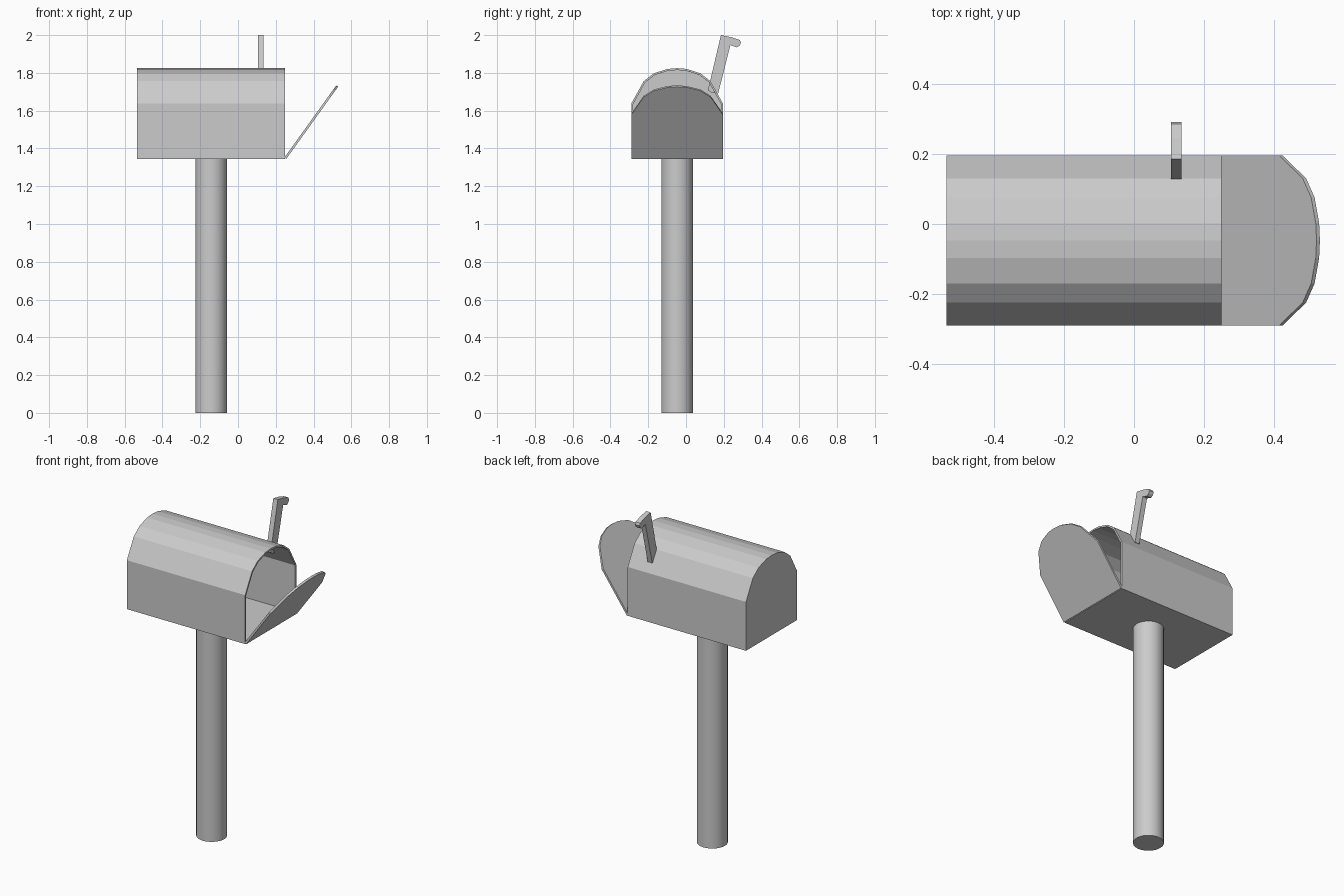
import bpy, bmesh, math
from mathutils import Vector

if "Cube" in bpy.data.objects:
    bpy.data.objects.remove(bpy.data.objects["Cube"])

CY = -0.047                      # centre line of the box
X_BACK, X_FRONT, Z0 = -0.535, 0.25, 1.345

# half outline of the arched box: offset from centre line, height above floor
HALF = [(0.2425, 0.0), (0.2425, 0.293), (0.177, 0.411), (0.123, 0.453), (0.05, 0.476)]
ARCH = HALF + [(0.0, 0.48)] + [(-y, h) for y, h in reversed(HALF)]


def extrude(name, ring, offset, open_end=False):
    """Sweep a closed ring of points along an offset."""
    bm = bmesh.new()
    a = [bm.verts.new(p) for p in ring]
    b = [bm.verts.new(Vector(p) + Vector(offset)) for p in ring]
    bm.faces.new(a)
    if not open_end:
        bm.faces.new(b)
    n = len(ring)
    for i in range(n):
        j = (i + 1) % n
        bm.faces.new((a[i], a[j], b[j], b[i]))
    bmesh.ops.recalc_face_normals(bm, faces=bm.faces)
    mesh = bpy.data.meshes.new(name)
    bm.to_mesh(mesh)
    bm.free()
    obj = bpy.data.objects.new(name, mesh)
    bpy.context.collection.objects.link(obj)
    return obj


# hollow box, open at the +x end
box = extrude("mailbox_body", [(X_BACK, CY + y, Z0 + h) for y, h in ARCH],
              (X_FRONT - X_BACK, 0, 0), open_end=True)
shell = box.modifiers.new("shell", 'SOLIDIFY')
shell.thickness = 0.01
shell.offset = -1
shell.use_even_offset = True

# half-open door, tilted on the bottom front edge
lean = math.atan2(0.275, 0.383)
s, c = math.sin(lean), math.cos(lean)
fit = 0.47 / 0.48
extrude("door", [(0.246 + h * fit * s, CY + y, 1.352 + h * fit * c) for y, h in ARCH],
        (0.012 * c, 0, -0.012 * s))

# raised flag with hooked tip
FLAG = [(0.116, 1.708), (0.132, 1.697), (0.17, 1.69), (0.235, 1.947), (0.27, 1.935),
        (0.285, 1.945), (0.291, 1.96), (0.285, 1.974), (0.243, 1.988), (0.185, 2.0)]
extrude("flag", [(0.105, y, z) for y, z in FLAG], (0.03, 0, 0))

# round post
bpy.ops.mesh.primitive_cylinder_add(vertices=32, radius=0.084, depth=1.35,
                                    location=(-0.142, CY, 0.675))
post = bpy.context.object
post.name = "post"
bpy.ops.object.shade_smooth_by_angle(angle=math.radians(40))
